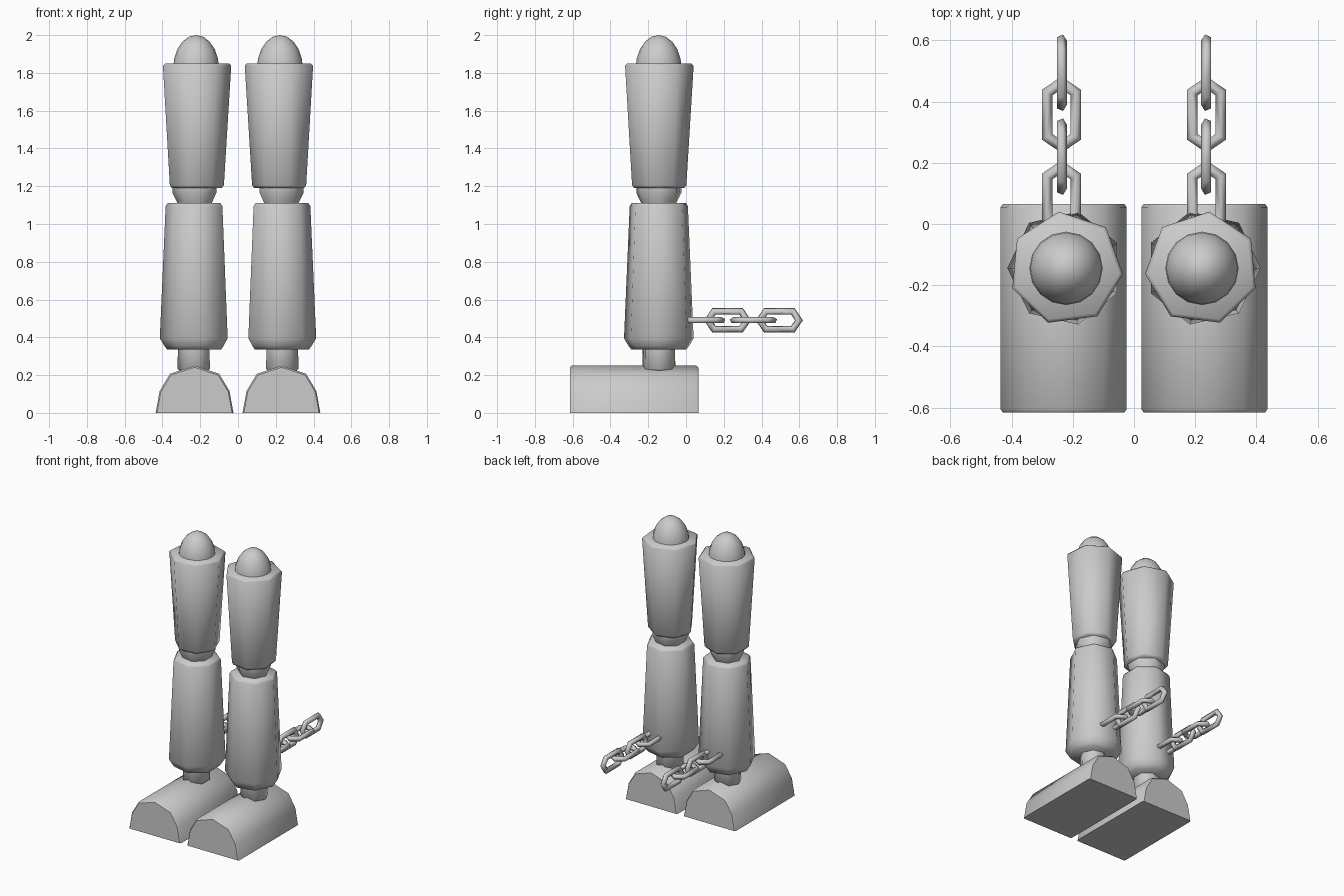
import bpy, bmesh, math
from mathutils import Vector

if "Cube" in bpy.data.objects:
    bpy.data.objects.remove(bpy.data.objects["Cube"])

CX, CY = -0.225, -0.144   # axis of the left leg


def finish(name, bm, angle=60):
    """Turn a bmesh into a smooth-shaded object mirrored to the other leg."""
    bmesh.ops.recalc_face_normals(bm, faces=bm.faces)
    me = bpy.data.meshes.new(name)
    bm.to_mesh(me)
    bm.free()
    ob = bpy.data.objects.new(name, me)
    bpy.context.collection.objects.link(ob)
    mod = ob.modifiers.new("mirror_leg", 'MIRROR')
    mod.use_axis[0] = True
    mod.use_mirror_merge = False
    bpy.ops.object.select_all(action='DESELECT')
    ob.select_set(True)
    bpy.context.view_layer.objects.active = ob
    bpy.ops.object.shade_smooth_by_angle(angle=math.radians(angle))
    return ob


def loft(bm, rings, closed=False):
    """Skin a list of point rings, capping the ends unless closed."""
    vs = [[bm.verts.new(p) for p in ring] for ring in rings]
    n = len(vs[0])
    pairs = list(zip(vs, vs[1:])) + ([(vs[-1], vs[0])] if closed else [])
    for a, b in pairs:
        for i in range(n):
            j = (i + 1) % n
            bm.faces.new((a[i], a[j], b[j], b[i]))
    if not closed:
        bm.faces.new(vs[0][::-1])
        bm.faces.new(vs[-1])


def segment(name, profile, offset, sides=7, cx=CX, cy=CY):
    """Upright faceted limb piece from (z, radius) pairs."""
    bm = bmesh.new()
    angs = [math.radians(offset) + 2 * math.pi * i / sides for i in range(sides)]
    loft(bm, [[(cx + r * math.cos(a), cy + r * math.sin(a), z) for a in angs]
              for z, r in profile])
    return finish(name, bm)


# Limb segments
segment("thigh", [(1.19, 0.136), (1.205, 0.148), (1.838, 0.187), (1.85, 0.175)],
        -5.5, cx=-0.222, cy=-0.145)
segment("knee", [(1.08, 0.085), (1.11, 0.095), (1.165, 0.122), (1.2, 0.122)], 180)
segment("shin", [(0.335, 0.15), (0.355, 0.165), (0.395, 0.189), (1.095, 0.158),
                 (1.112, 0.146)], 180)
segment("ankle", [(0.22, 0.075), (0.232, 0.09), (0.36, 0.088)], 180, cx=-0.23)

# Hip ball, stretched upward
bm = bmesh.new()
bmesh.ops.create_uvsphere(bm, u_segments=16, v_segments=10, radius=1)
for v in bm.verts:
    v.co = Vector((-0.222 + 0.122 * v.co.x, -0.145 + 0.122 * v.co.y,
                   1.82 + 0.18 * v.co.z))
finish("hip_ball", bm)

# Foot: half-round bar with a slight bevel at both ends
half = [(0.206, 0), (0.185, 0.115), (0.13, 0.207)]
outline = half + [(0, 0.25)] + [(-x, z) for x, z in reversed(half)]
bm = bmesh.new()
loft(bm, [[(-0.23 + x * s, y, z * s) for x, z in outline]
          for y, s in ((-0.615, 0.965), (-0.605, 1), (0.055, 1), (0.065, 0.965))])
finish("foot", bm, 40)

# Chain: hexagonal links, alternately flat and upright
path = [(0, 0.104), (0.047, 0.072), (0.047, -0.072),
        (0, -0.104), (-0.047, -0.072), (-0.047, 0.072)]
ROD, SIDES = 0.018, 5
for k in range(4):
    bm = bmesh.new()
    rings = []
    for i, p in enumerate(path):
        p = Vector(p)
        d0 = (p - Vector(path[i - 1])).normalized()
        d1 = (Vector(path[(i + 1) % 6]) - p).normalized()
        t = (d0 + d1).normalized()
        out = Vector((-t.y, t.x)) / t.dot(d0)      # mitred corner direction
        ring = []
        for j in range(SIDES):
            a = 2 * math.pi * j / SIDES + 0.3
            q = p + out * ROD * math.cos(a)
            w = ROD * math.sin(a)
            u, h = (q.x, w) if k % 2 == 0 else (w, q.x)
            ring.append((-0.237 + u, 0.083 + 0.137 * k + q.y, 0.49 + h))
        rings.append(ring)
    loft(bm, rings, closed=True)
    finish(f"chain_link_{k + 1}", bm, 75)
